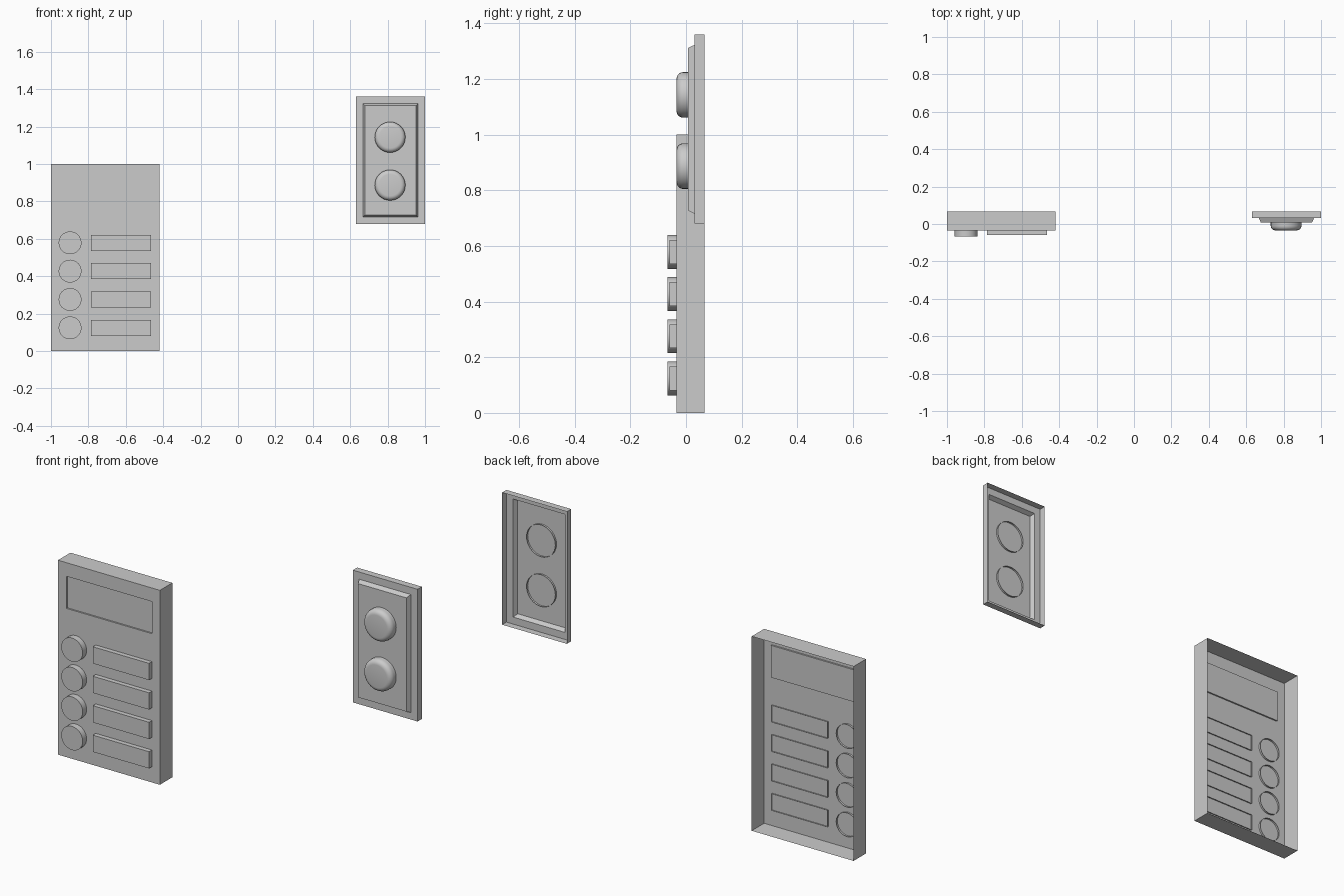
import bpy, bmesh, math

if "Cube" in bpy.data.objects:
    bpy.data.objects.remove(bpy.data.objects["Cube"])


def rect(x0, x1, z0, z1, y):
    """Rectangular loop, counter-clockwise seen from the front."""
    return [(x0, y, z0), (x1, y, z0), (x1, y, z1), (x0, y, z1)]


def ring(cx, cz, r, y, sides=32):
    """Circular loop facing the front."""
    return [(cx + r * math.cos(2 * math.pi * i / sides), y,
             cz + r * math.sin(2 * math.pi * i / sides)) for i in range(sides)]


def shell(name, loops, smooth=False):
    """Open-backed shell: bridge the loops from back to front, cap the last."""
    bm = bmesh.new()
    rows = [[bm.verts.new(p) for p in loop] for loop in loops]
    for a, b in zip(rows, rows[1:]):
        n = len(a)
        for i in range(n):
            j = (i + 1) % n
            bm.faces.new((a[i], a[j], b[j], b[i]))
    bm.faces.new(rows[-1])
    me = bpy.data.meshes.new(name)
    bm.to_mesh(me)
    bm.free()
    if smooth:
        me.shade_smooth()
        me.set_sharp_from_angle(angle=math.radians(35))
    ob = bpy.data.objects.new(name, me)
    bpy.context.collection.objects.link(ob)
    return ob


# Large entry panel: hollow box with a shallow recessed screen
FRONT, BACK = -0.035, 0.066
body = (-1.0, -0.42, 0.0, 1.0)
screen = (-0.95, -0.465, 0.765, 0.93)
shell("entry_panel", [rect(*body, BACK), rect(*body, FRONT),
                      rect(*screen, FRONT), rect(*screen, FRONT + 0.008)])

# Four rows of a round call button and a name plate
for k in range(4):
    z = 0.124 + k * 0.1515
    shell(f"call_button_{k + 1}",
          [ring(-0.898, z, 0.061, FRONT + 0.01),
           ring(-0.898, z, 0.061, -0.067)], smooth=True)
    plate = (-0.785, -0.465, z - 0.043, z + 0.043)
    shell(f"name_plate_{k + 1}",
          [rect(*plate, FRONT + 0.006), rect(*plate, -0.059)])

# Small switch panel: thin frame with a raised, sloped-edge centre
frame = (0.632, 1.0, 0.68, 1.36)
low = (0.668, 0.962, 0.716, 1.323)
high = (0.678, 0.952, 0.727, 1.312)
shell("switch_panel", [rect(*frame, BACK), rect(*frame, 0.031),
                       rect(*low, 0.031), rect(*high, 0.008)])

# Two round switch buttons with softened rims
R, TIP, SOFT = 0.082, -0.034, 0.024
for k, z in enumerate((0.887, 1.143)):
    loops = [ring(0.813, z, R, 0.018)]
    for s in range(6):
        t = math.pi / 2 * s / 5
        loops.append(ring(0.813, z, R - SOFT * (1 - math.cos(t)),
                          TIP + SOFT * (1 - math.sin(t))))
    shell(f"switch_button_{k + 1}", loops, smooth=True)
